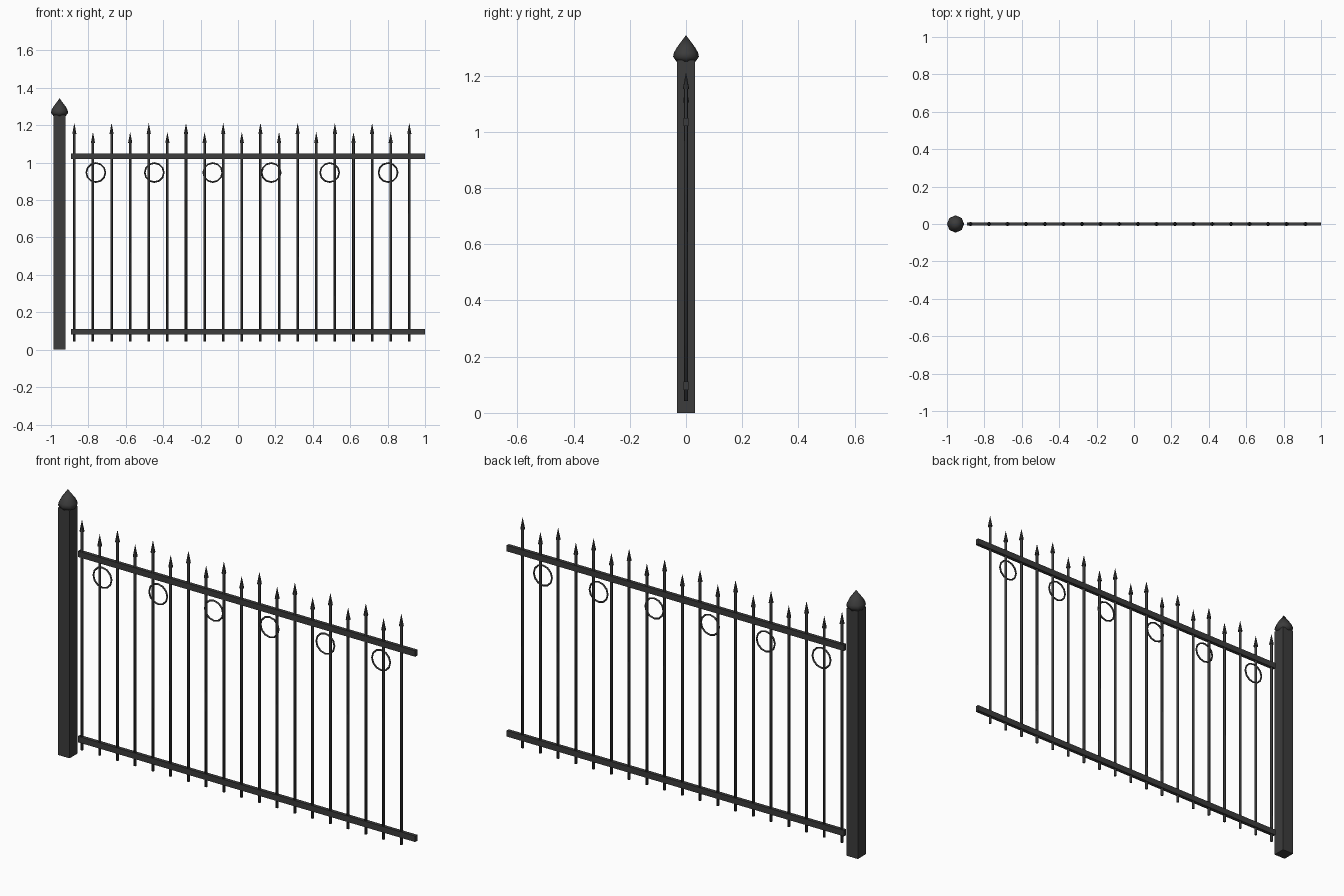
import bpy, bmesh, math
from mathutils import Matrix

if "Cube" in bpy.data.objects:
    bpy.data.objects.remove(bpy.data.objects["Cube"])

iron = bpy.data.materials.new("black_iron")
iron.diffuse_color = (0.045, 0.045, 0.045, 1)
iron.use_nodes = True
iron.node_tree.nodes["Principled BSDF"].inputs["Base Color"].default_value = iron.diffuse_color


def finish(name, bm, smooth=False):
    bmesh.ops.recalc_face_normals(bm, faces=bm.faces)
    me = bpy.data.meshes.new(name)
    bm.to_mesh(me)
    bm.free()
    me.materials.append(iron)
    for p in me.polygons:
        p.use_smooth = smooth
    ob = bpy.data.objects.new(name, me)
    bpy.context.collection.objects.link(ob)
    return ob


def box(name, x0, x1, half_y, z0, z1):
    bm = bmesh.new()
    m = Matrix.Translation(((x0 + x1) / 2, 0, (z0 + z1) / 2)) @ Matrix.Diagonal((x1 - x0, 2 * half_y, z1 - z0, 1))
    bmesh.ops.create_cube(bm, size=1, matrix=m)
    return finish(name, bm)


def lathe(name, x, profile, sides, smooth=False):
    """Revolve (radius, z) points about a vertical axis at x; radius 0 makes a tip."""
    bm = bmesh.new()
    rings = []
    for r, z in profile:
        n = sides if r > 0 else 1
        rings.append([bm.verts.new((x + r * math.cos(2 * math.pi * i / sides),
                                    r * math.sin(2 * math.pi * i / sides), z)) for i in range(n)])
    for a, b in zip(rings, rings[1:]):
        for i in range(sides):
            j = (i + 1) % sides
            bm.faces.new((a[i], a[j], b[0]) if len(b) == 1 else (a[i], a[j], b[j], b[i]))
    bm.faces.new(rings[0][::-1])
    return finish(name, bm, smooth)


def ring(name, x, z, major, minor, n=12, m=6):
    bm = bmesh.new()
    v = []
    for i in range(n):
        a = 2 * math.pi * i / n
        row = []
        for k in range(m):
            b = 2 * math.pi * k / m
            r = major + minor * math.cos(b)
            row.append(bm.verts.new((x + r * math.cos(a), minor * math.sin(b), z + r * math.sin(a))))
        v.append(row)
    for i in range(n):
        for k in range(m):
            i2, k2 = (i + 1) % n, (k + 1) % m
            bm.faces.new((v[i][k], v[i2][k], v[i2][k2], v[i][k2]))
    return finish(name, bm, True)


# Gate post with pointed cap
POST = -0.954
box("post", POST - 0.032, POST + 0.032, 0.032, 0, 1.255)
lathe("post_cap", POST, [(0.034, 1.25), (0.046, 1.267), (0.043, 1.281), (0.034, 1.298), (0, 1.344)], 8, True)

# Horizontal rails
box("lower_rail", -0.892, 1.0, 0.009, 0.081, 0.111)
box("upper_rail", -0.892, 1.0, 0.009, 1.02, 1.05)

# Pickets of alternating height, each with a spear tip
for i in range(19):
    x = -0.875 + i * 0.0995
    top = 1.212 if i % 2 == 0 else 1.164
    lathe(f"picket_{i + 1}", x, [(0.0068, 0.043), (0.0068, top - 0.055)], 8, True)
    lathe(f"spear_tip_{i + 1}", x, [(0.0115, top - 0.06), (0, top)], 8)

# Decorative rings below the upper rail
for i in range(6):
    ring(f"ring_{i + 1}", -0.76 + i * 0.3125, 0.947, 0.051, 0.0045)
